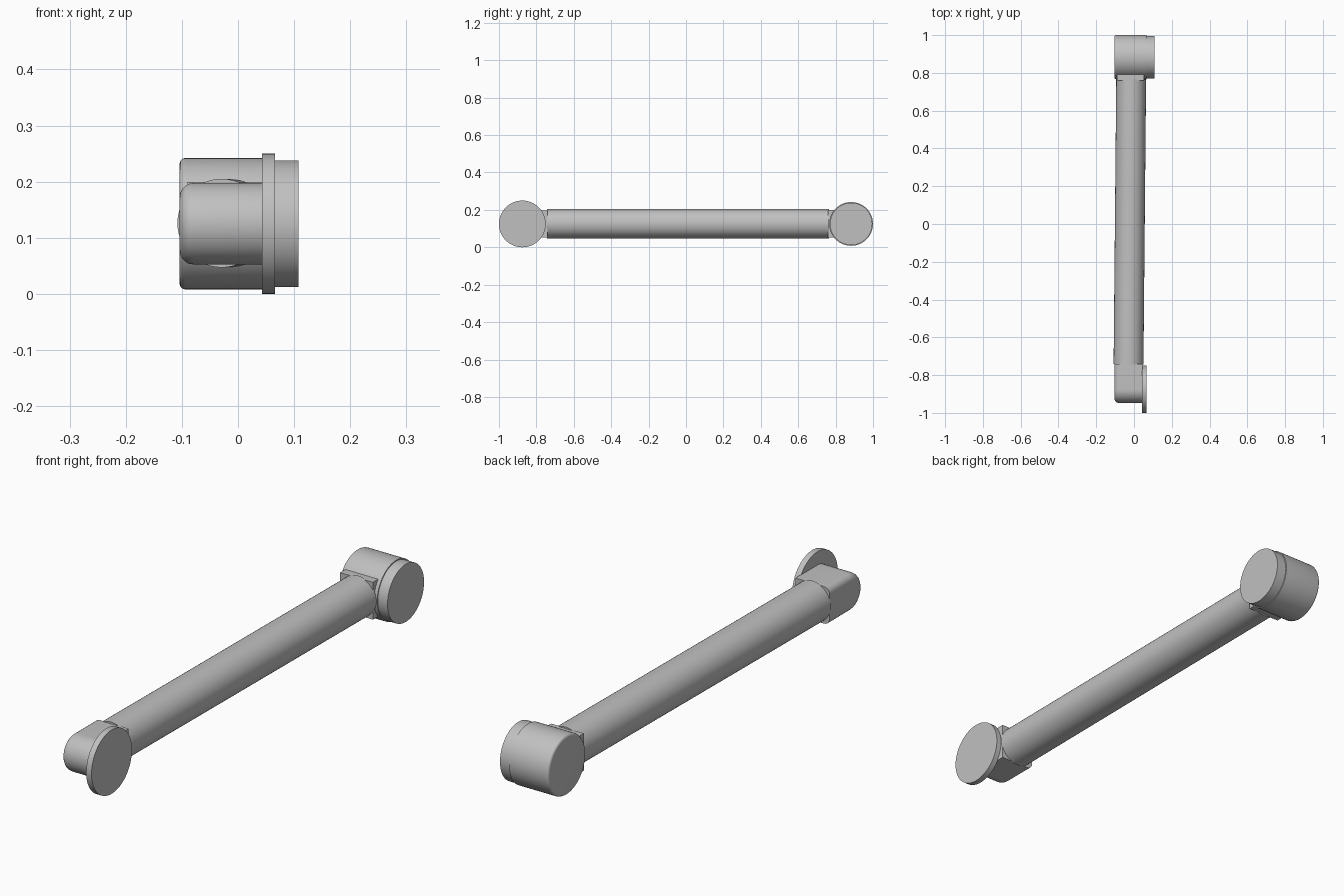
import bpy, bmesh, math
from mathutils import Vector

cube = bpy.data.objects.get("Cube")
if cube:
    bpy.data.objects.remove(cube, do_unlink=True)

grey = bpy.data.materials.new("plain grey")
grey.use_nodes = True
colour = (0.53, 0.53, 0.53, 1)
grey.diffuse_color = colour
grey.node_tree.nodes["Principled BSDF"].inputs["Base Color"].default_value = colour

MID_Z = 0.125
FRONT_Y, REAR_Y = -0.875, 0.883


def finish(name, bm):
    bmesh.ops.recalc_face_normals(bm, faces=bm.faces[:])
    mesh = bpy.data.meshes.new(name)
    bm.to_mesh(mesh)
    bm.free()
    obj = bpy.data.objects.new(name, mesh)
    bpy.context.collection.objects.link(obj)
    mesh.materials.append(grey)
    bpy.ops.object.select_all(action="DESELECT")
    obj.select_set(True)
    bpy.context.view_layer.objects.active = obj
    bpy.ops.object.shade_smooth_by_angle(angle=math.radians(35))
    return obj


def arc(y, radius, start, end, steps):
    angles = [math.radians(start + (end - start) * i / steps) for i in range(steps + 1)]
    return [(y + radius * math.cos(a), MID_Z + radius * math.sin(a)) for a in angles]


def extrude_x(name, outline, x0, x1, fillet=0, open_y=None):
    """Extrude a y-z outline along x and round the right-hand rim."""
    bm = bmesh.new()
    face = bm.faces.new([bm.verts.new((x0, y, z)) for y, z in outline])
    moved = bmesh.ops.extrude_face_region(bm, geom=[face], use_keep_orig=True)
    verts = [g for g in moved["geom"] if isinstance(g, bmesh.types.BMVert)]
    bmesh.ops.translate(bm, verts=verts, vec=(x1 - x0, 0, 0))
    bmesh.ops.recalc_face_normals(bm, faces=bm.faces[:])
    if fillet:
        rim = [e for e in bm.edges if all(abs(v.co.x - x0) < 1e-5 for v in e.verts)
               and not (open_y is not None and all(abs(v.co.y - open_y) < 1e-5 for v in e.verts))]
        bmesh.ops.bevel(bm, geom=rim, offset=fillet, segments=5, profile=0.5, affect="EDGES")
    return finish(name, bm)


def disc(name, y, radius, x0, x1, fillet=0):
    return extrude_x(name, arc(y, radius, 0, 360, 64)[:-1], x0, x1, fillet)


# Front joint: rounded lug with a thin round flange
lug_end = -0.74
lug = arc(FRONT_Y, 0.0725, 90, 270, 32) + [(lug_end, MID_Z - 0.0725), (lug_end, MID_Z + 0.0725)]
extrude_x("front_lug", lug, -0.104, 0.045, 0.025, lug_end)
disc("front_flange", FRONT_Y, 0.125, 0.043, 0.066)

# Rear joint: drum, end cap and the square block that meets the tube
disc("rear_drum", REAR_Y, 0.117, -0.104, 0.066, 0.01)
disc("rear_cap", REAR_Y, 0.113, 0.06, 0.108)
block = [(0.76, 0.053), (REAR_Y, 0.053), (REAR_Y, 0.199), (0.76, 0.199)]
extrude_x("rear_block", block, -0.09, 0.052)

# Long round tube, slightly skewed between the joints
start, end = Vector((-0.029, -0.743, 0.126)), Vector((-0.015, 0.765, 0.126))
axis = end - start
bm = bmesh.new()
bmesh.ops.create_cone(bm, cap_ends=True, segments=48, radius1=0.079, radius2=0.079,
                      depth=axis.length)
bmesh.ops.transform(bm, matrix=axis.to_track_quat("Z", "Y").to_matrix().to_4x4(), verts=bm.verts)
bmesh.ops.translate(bm, verts=bm.verts, vec=(start + end) / 2)
finish("arm_tube", bm)
